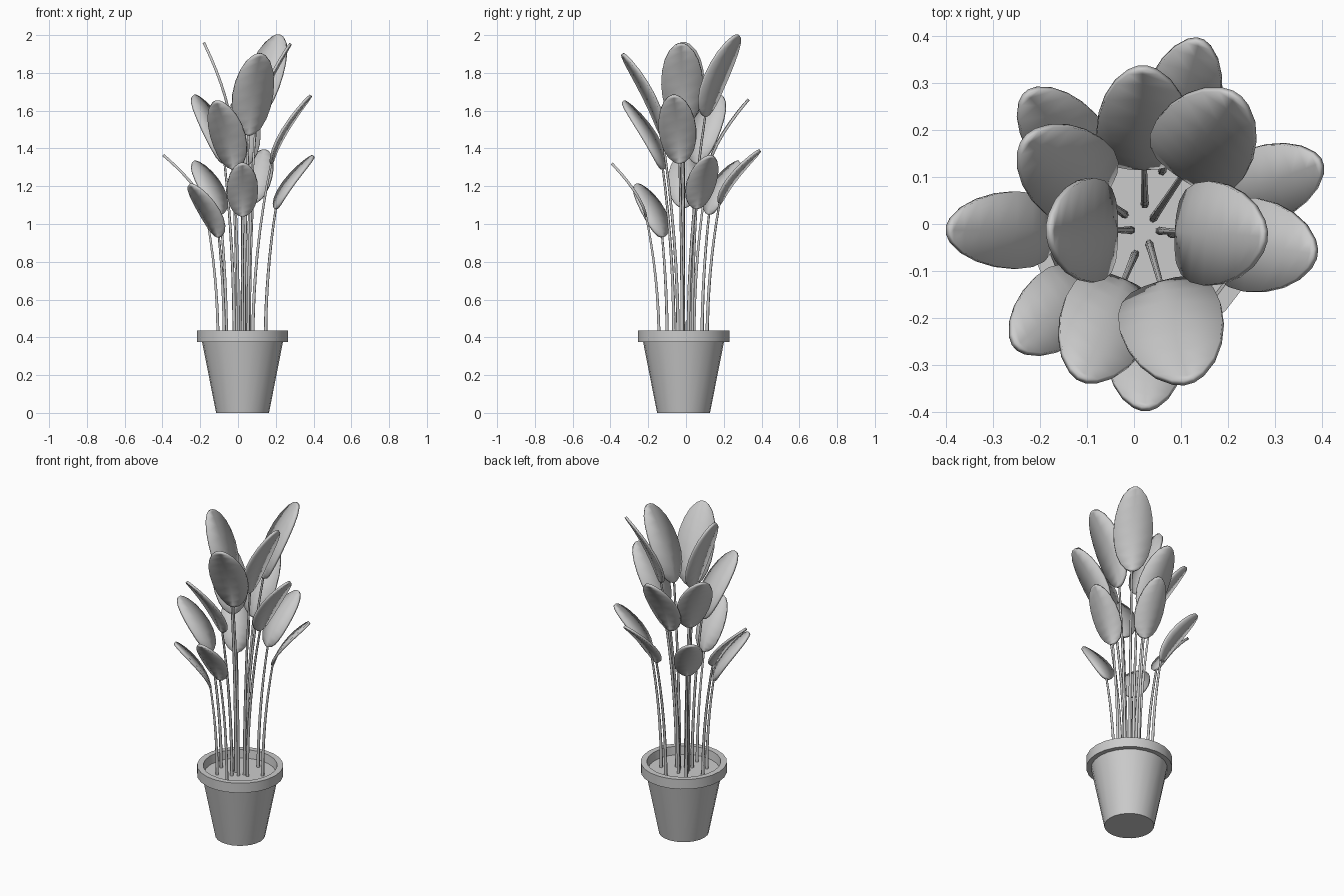
import bpy, bmesh
from math import sin, cos, pi, radians
from mathutils import Vector

if "Cube" in bpy.data.objects:
    bpy.data.objects.remove(bpy.data.objects["Cube"])

CX, CY = 0.024, -0.013   # pot axis
SOIL = 0.385


def finish(obj, angle=35):
    bpy.ops.object.select_all(action='DESELECT')
    obj.select_set(True)
    bpy.context.view_layer.objects.active = obj
    bpy.ops.object.shade_smooth_by_angle(angle=radians(angle))


def link(name, bm):
    bmesh.ops.recalc_face_normals(bm, faces=bm.faces)
    me = bpy.data.meshes.new(name)
    bm.to_mesh(me)
    bm.free()
    obj = bpy.data.objects.new(name, me)
    bpy.context.collection.objects.link(obj)
    return obj


def lathe(name, profile, sides=24):
    bm = bmesh.new()
    rings = [[bm.verts.new((CX + r * cos(2 * pi * i / sides), CY + r * sin(2 * pi * i / sides), z))
              for i in range(sides)] for r, z in profile]
    for a, b in zip(rings, rings[1:]):
        for i in range(sides):
            j = (i + 1) % sides
            bm.faces.new((a[i], a[j], b[j], b[i]))
    bm.faces.new(rings[0])
    bm.faces.new(rings[-1])
    finish(link(name, bm))


def out(az, r, z):
    return Vector((CX + r * cos(az), CY + r * sin(az), z))


def stem(name, az, r_soil, r_leaf, z_leaf):
    cu = bpy.data.curves.new(name, 'CURVE')
    cu.dimensions = '3D'
    cu.bevel_depth = 0.0085
    cu.bevel_resolution = 1
    cu.use_fill_caps = True
    n = 8
    sp = cu.splines.new('POLY')
    sp.points.add(n)
    for i, p in enumerate(sp.points):
        t = i / n
        pos = out(az, r_soil + (r_leaf - r_soil) * t ** 2, SOIL - 0.01 + (z_leaf - SOIL + 0.02) * t)
        p.co = (*pos, 1)
        p.radius = 1.1 - 0.4 * t
    obj = bpy.data.objects.new(name, cu)
    bpy.context.collection.objects.link(obj)
    bpy.ops.object.select_all(action='DESELECT')
    obj.select_set(True)
    bpy.context.view_layer.objects.active = obj
    bpy.ops.object.convert(target='MESH')
    finish(bpy.context.object, 65)


def leaf(name, az, r0, z0, r1, z1, width):
    # oval blade that bends outward towards its tip
    bm = bmesh.new()
    side = Vector((-sin(az), cos(az), 0))
    n = 10
    rows = []
    for i in range(n + 1):
        th = pi * i / n
        t = (1 - cos(th)) / 2
        mid = out(az, r0 + (r1 - r0) * t ** 1.5, z0 + (z1 - z0) * t)
        w = width / 2 * max(sin(th), 0.1)
        rows.append([bm.verts.new(mid + side * w * k) for k in (-1, 0, 1)])
    for a, b in zip(rows, rows[1:]):
        for k in (0, 1):
            bm.faces.new((a[k], a[k + 1], b[k + 1], b[k]))
    obj = link(name, bm)
    mod = obj.modifiers.new("thickness", 'SOLIDIFY')
    mod.thickness = 0.014
    mod.offset = 0
    finish(obj)


# Pot with overhanging rim, and the soil inside
lathe("pot", [(0.14, 0), (0.214, 0.375), (0.242, 0.375), (0.242, 0.435), (0.208, 0.435), (0.2, 0.37)])
lathe("soil", [(0.2, 0.365), (0.204, SOIL)])

# Tiers: blade width, blade height, stem radius at soil,
# then leaves as (azimuth, radius at blade base, tip radius, tip height)
tiers = {
    "upper": (0.222, 0.43, 0.03, [
        (56, 0.14, 0.345, 2.0), (-3, 0.07, 0.255, 1.955),
        (180, 0.065, 0.205, 1.96), (-74, 0.12, 0.335, 1.9)]),
    "middle": (0.2, 0.36, 0.055, [
        (91, 0.135, 0.345, 1.66), (-8, 0.155, 0.365, 1.68),
        (-113, 0.12, 0.345, 1.65), (143, 0.12, 0.32, 1.68)]),
    "lower": (0.165, 0.28, 0.13, [
        (74, 0.2, 0.42, 1.39), (21, 0.19, 0.40, 1.36), (-90, 0.2, 0.38, 1.32),
        (222, 0.17, 0.37, 1.21), (180, 0.2, 0.42, 1.365), (131, 0.18, 0.385, 1.33)]),
}
for tier, (width, height, r_soil, leaves) in tiers.items():
    for i, (deg, r0, r1, z1) in enumerate(leaves):
        az = radians(deg)
        stem(f"{tier}_stem_{i}", az, r_soil, r0, z1 - height)
        leaf(f"{tier}_leaf_{i}", az, r0, z1 - height, r1, z1, width)
